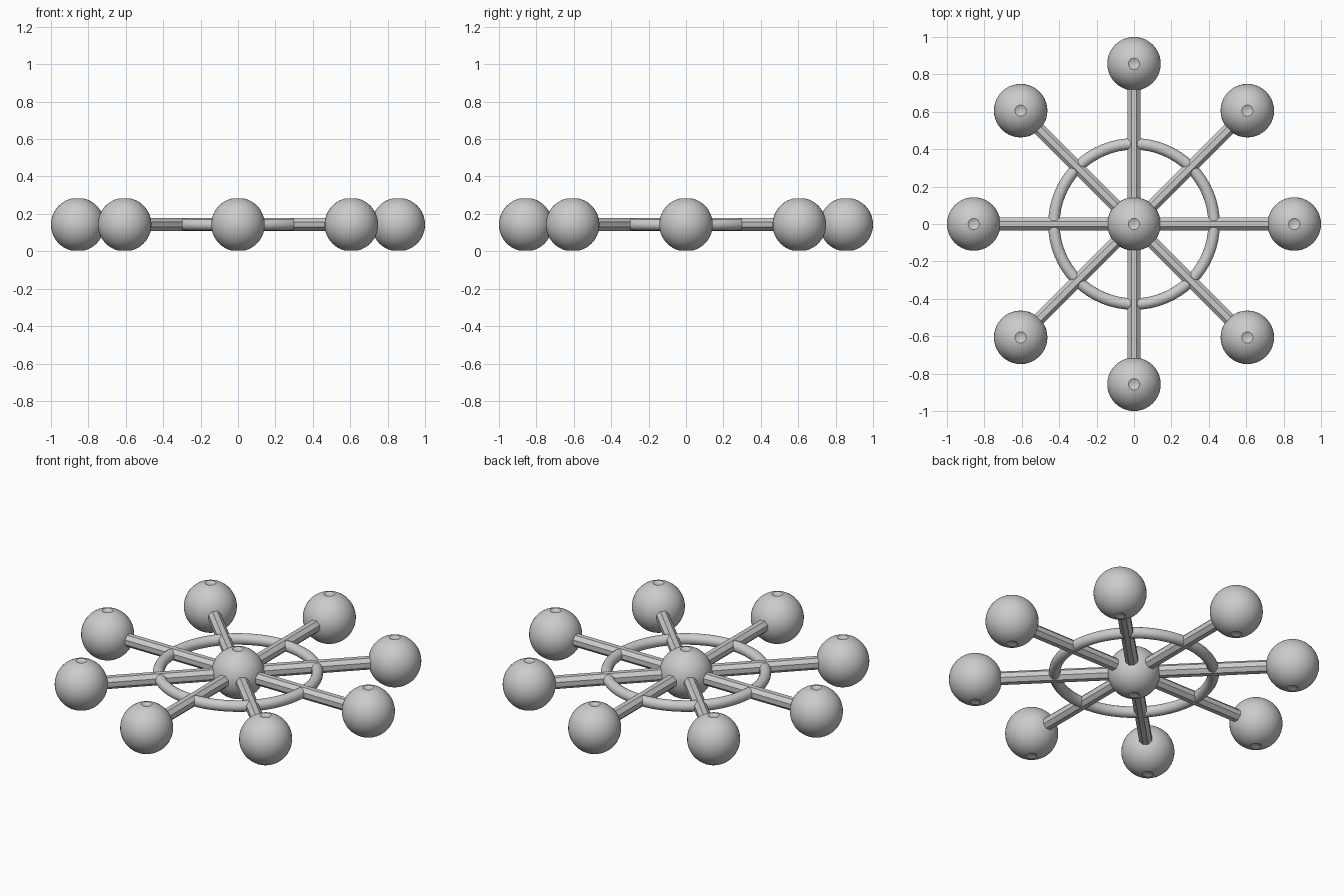
import bpy, bmesh, math
from mathutils import Matrix

if "Cube" in bpy.data.objects:
    bpy.data.objects.remove(bpy.data.objects["Cube"])

R = 0.143          # ball radius, also hub height
REACH = 1 - R      # ball centre distance
mat = bpy.data.materials.new("light grey")
mat.diffuse_color = (0.6, 0.6, 0.6, 1)
mat.use_nodes = True
mat.node_tree.nodes["Principled BSDF"].inputs["Base Color"].default_value = mat.diffuse_color


def finish(name, bm, smooth=True):
    bmesh.ops.recalc_face_normals(bm, faces=bm.faces)
    me = bpy.data.meshes.new(name)
    bm.to_mesh(me)
    bm.free()
    me.materials.append(mat)
    ob = bpy.data.objects.new(name, me)
    bpy.context.collection.objects.link(ob)
    if smooth:
        bpy.context.view_layer.objects.active = ob
        ob.select_set(True)
        bpy.ops.object.shade_smooth_by_angle(angle=math.radians(30))
        ob.select_set(False)
    return ob


def lathe(name, profile, loc, steps, closed=False):
    bm = bmesh.new()
    vs = [bm.verts.new((r, 0, z)) for r, z in profile]
    pairs = list(zip(vs, vs[1:])) + ([(vs[-1], vs[0])] if closed else [])
    es = [bm.edges.new(p) for p in pairs]
    bmesh.ops.spin(bm, geom=vs + es, cent=(0, 0, 0), axis=(0, 0, 1),
                   angle=2 * math.pi, steps=steps)
    bmesh.ops.remove_doubles(bm, verts=bm.verts, dist=1e-5)
    bmesh.ops.translate(bm, verts=bm.verts, vec=loc)
    return finish(name, bm)


# ball outline with a small dimple at each pole
a0 = math.asin(0.03 / R)
arc = [a0 + (math.pi - 2 * a0) * i / 28 for i in range(29)]
ball = [(R * math.sin(a), R * math.cos(a)) for a in arc]
rim = R * math.cos(a0)
ball = [(0, rim - 0.008), (0.013, rim - 0.008)] + ball + [(0.013, 0.008 - rim), (0, 0.008 - rim)]

# hub ball, and eight spokes each with an end ball
lathe("hub_ball", ball, (0, 0, R), 40)
for i in range(8):
    a = i * math.pi / 4
    c, s = math.cos(a), math.sin(a)
    lathe(f"end_ball_{i + 1}", ball, (REACH * c, REACH * s, R), 40)
    bm = bmesh.new()
    r = 0.034 / math.cos(math.pi / 8)
    m = (Matrix.Translation((REACH / 2 * c, REACH / 2 * s, R))
         @ Matrix.Rotation(a, 4, 'Z') @ Matrix.Rotation(math.pi / 2, 4, 'Y')
         @ Matrix.Rotation(math.pi / 8, 4, 'Z'))
    bmesh.ops.create_cone(bm, cap_ends=True, segments=8, radius1=r, radius2=r,
                          depth=REACH - 0.1, matrix=m)
    finish(f"spoke_{i + 1}", bm, smooth=False)

# round ring joining the spokes
tube = [(0.428 + 0.031 * math.cos(t * math.pi / 8), 0.031 * math.sin(t * math.pi / 8))
        for t in range(16)]
lathe("ring", tube, (0, 0, R), 64, closed=True)
